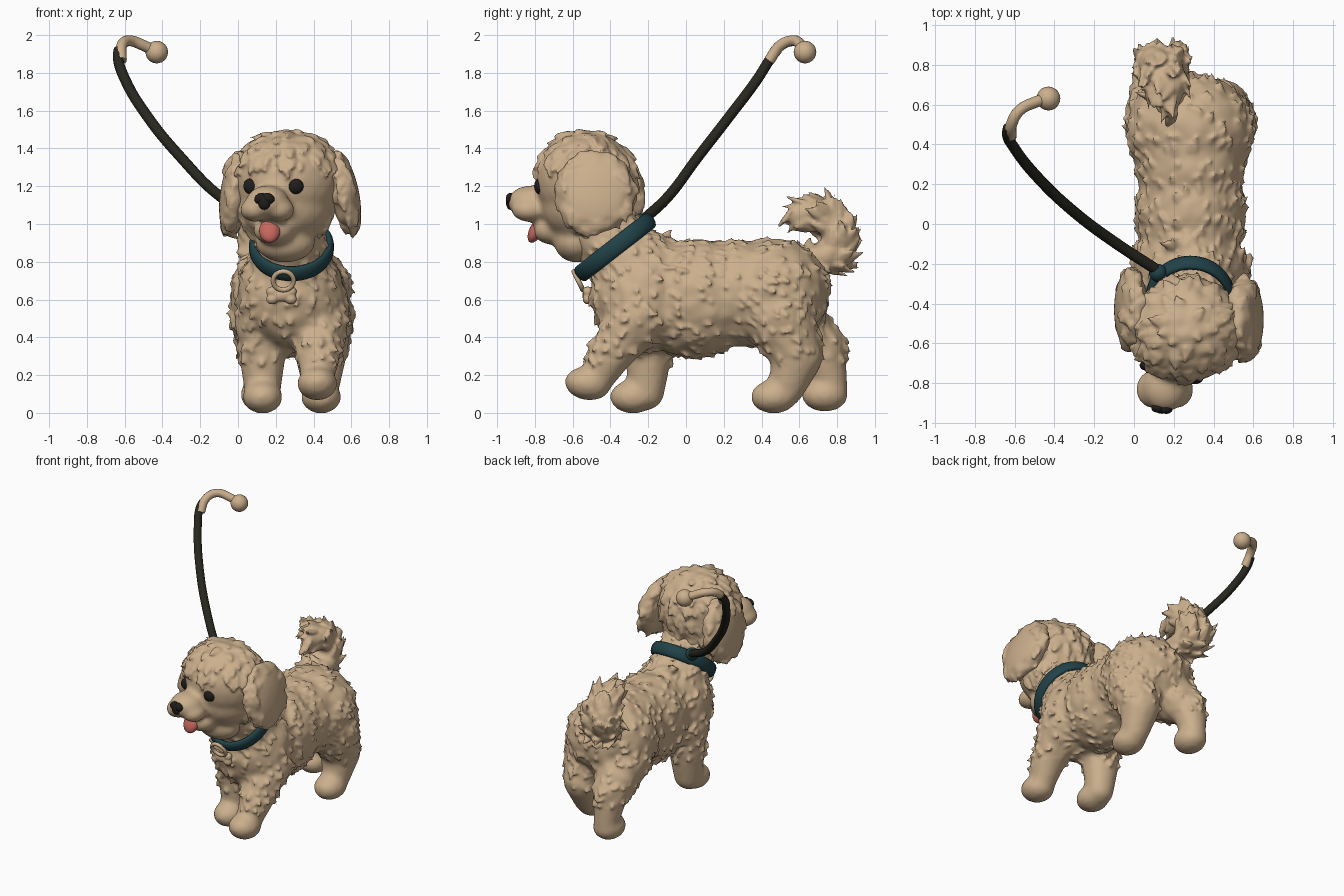
import bpy, bmesh, math, random
from mathutils import Vector, Matrix, Euler, noise
from mathutils.bvhtree import BVHTree

random.seed(4)
cube = bpy.data.objects.get("Cube")
if cube:
    bpy.data.objects.remove(cube)


def material(name, rgb):
    mat = bpy.data.materials.new(name)
    mat.use_nodes = True
    mat.diffuse_color = (*rgb, 1)
    mat.node_tree.nodes["Principled BSDF"].inputs["Base Color"].default_value = (*rgb, 1)
    return mat


FUR = material("tan fur", (0.6, 0.43, 0.265))
TEAL = material("dark teal", (0.015, 0.055, 0.065))
LEASH = material("leash black", (0.021, 0.02, 0.013))
BLACK = material("nose black", (0.014, 0.013, 0.012))
PINK = material("tongue pink", (0.56, 0.135, 0.11))


def ellipsoid(bm, center, radii, rot=(0, 0, 0), detail=3):
    m = Matrix.LocRotScale(Vector(center), Euler(rot), Vector(radii))
    bmesh.ops.create_icosphere(bm, subdivisions=detail, radius=1, matrix=m)


def chain(bm, points, steps=5, flare=0):
    """Row of spheres blended between (x, y, z, radius) points; flare spreads the thick ones sideways."""
    for a, b in zip(points, points[1:]):
        for i in range(steps + 1):
            x, y, z, r = Vector(a).lerp(Vector(b), i / steps)
            ellipsoid(bm, (x + flare * max(r - 0.05, 0), y, z), (r, r, r), detail=2)


def finish(name, bm, mat):
    mesh = bpy.data.meshes.new(name)
    bm.to_mesh(mesh)
    bm.free()
    mesh.materials.append(mat)
    for p in mesh.polygons:
        p.use_smooth = True
    obj = bpy.data.objects.new(name, mesh)
    bpy.context.collection.objects.link(obj)
    return obj


def melt(obj, voxel, smooth):
    """Melt overlapping pieces into one soft surface."""
    remesh = obj.modifiers.new("melt", "REMESH")
    remesh.mode = "VOXEL"
    remesh.voxel_size = voxel
    soft = obj.modifiers.new("soften", "SMOOTH")
    soft.iterations = smooth
    bpy.context.view_layer.update()
    graph = bpy.context.evaluated_depsgraph_get()
    baked = bpy.data.meshes.new_from_object(obj.evaluated_get(graph))
    obj.modifiers.clear()
    obj.data = baked
    baked.materials.clear()
    baked.materials.append(FUR)
    for p in baked.polygons:
        p.material_index = 0
        p.use_smooth = True


def fuse(name, bm, voxel=0.02, smooth=6):
    obj = finish(name, bm, FUR)
    melt(obj, voxel, smooth)
    return obj


def add_fur(obj, count, length, lift, flow, keep, bump=0.012):
    """Ruffle the surface, scatter locks that follow the flow and melt them in."""
    faces = [(p.center.copy(), p.normal.copy()) for p in obj.data.polygons if keep(p.center)]
    bm = bmesh.new()
    bm.from_mesh(obj.data)
    bm.normal_update()
    for v in bm.verts:
        if keep(v.co):
            v.co += v.normal * noise.noise(v.co * 14) * bump
    sides = 6
    for p, n in random.sample(faces, min(count, len(faces))):
        f = flow(p)
        f = (f - n * f.dot(n)).normalized()
        f = (f + n.cross(f) * random.uniform(-0.4, 0.4)).normalized()
        side = n.cross(f)
        ln = length * random.uniform(0.7, 1.3)
        w = ln * 0.45
        rings = []
        for along, size, up in ((-0.6, 0.6, -0.35), (0.15, 0.9, -0.05)):
            c = p + f * ln * along + n * ln * up
            rings.append([bm.verts.new(c + side * math.cos(t) * w * size + n * math.sin(t) * w * size * 0.55)
                          for t in (2 * math.pi * i / sides for i in range(sides))])
        tip = bm.verts.new(p + f * ln + n * ln * lift)
        bm.faces.new(rings[0])
        for i in range(sides):
            j = (i + 1) % sides
            bm.faces.new((rings[0][j], rings[0][i], rings[1][i], rings[1][j]))
            bm.faces.new((rings[1][j], rings[1][i], tip))
    bmesh.ops.recalc_face_normals(bm, faces=bm.faces)
    bm.to_mesh(obj.data)
    bm.free()
    melt(obj, 0.0105, 1)


def tube(name, points, radius, mat):
    curve = bpy.data.curves.new(name, "CURVE")
    curve.dimensions = "3D"
    curve.bevel_depth = radius
    curve.bevel_resolution = 4
    curve.use_fill_caps = True
    spline = curve.splines.new("BEZIER")
    spline.bezier_points.add(len(points) - 1)
    for bp, co in zip(spline.bezier_points, points):
        bp.co = co
        bp.handle_left_type = bp.handle_right_type = "AUTO"
    curve.materials.append(mat)
    obj = bpy.data.objects.new(name, curve)
    bpy.context.collection.objects.link(obj)


def ring(name, center, major, minor, scale, tilt, mat):
    bpy.ops.mesh.primitive_torus_add(major_radius=major, minor_radius=minor, major_segments=48,
                                     minor_segments=12, location=center, rotation=tilt)
    obj = bpy.context.object
    obj.name = name
    obj.scale = scale
    obj.data.materials.append(mat)
    for p in obj.data.polygons:
        p.use_smooth = True


# Torso, neck and four legs
bm = bmesh.new()
ellipsoid(bm, (0.28, -0.22, 0.62), (0.285, 0.29, 0.3))
ellipsoid(bm, (0.285, 0.05, 0.605), (0.28, 0.36, 0.315))
ellipsoid(bm, (0.285, 0.3, 0.635), (0.275, 0.3, 0.285))
ellipsoid(bm, (0.28, 0.47, 0.635), (0.32, 0.29, 0.29))
chain(bm, [(0.28, -0.22, 0.72, 0.24), (0.28, -0.37, 0.87, 0.2), (0.27, -0.48, 1.02, 0.19)])
LEGS = [
    [(0.43, -0.24, 0.52, 0.165), (0.43, -0.39, 0.33, 0.125), (0.42, -0.47, 0.18, 0.09)],
    [(0.13, -0.2, 0.5, 0.155), (0.13, -0.2, 0.28, 0.125), (0.13, -0.21, 0.11, 0.1)],
    [(0.43, 0.5, 0.5, 0.19), (0.44, 0.59, 0.3, 0.14), (0.44, 0.53, 0.13, 0.1)],
    [(0.13, 0.53, 0.52, 0.185), (0.12, 0.72, 0.35, 0.13), (0.12, 0.77, 0.15, 0.09)],
]
PAWS = [((0.42, -0.52, 0.155), -0.15), ((0.13, -0.28, 0.085), 0), ((0.44, 0.465, 0.085), 0), ((0.12, 0.735, 0.095), 0)]
for leg, (paw, pitch) in zip(LEGS, PAWS):
    chain(bm, leg)
    ellipsoid(bm, paw, (0.108, 0.125, 0.09), (pitch, 0, 0))
ellipsoid(bm, (0.19, -0.1, 0.935), (0.05, 0.03, 0.03))
body = fuse("body_and_legs", bm)
add_fur(body, 700, 0.05, 0.5, lambda p: Vector((0, 0.7, -0.6)),
        lambda p: p.z > 0.28 and p.y > -0.54, 0.01)

# Head: cranium, cheeks, muzzle, chin and throat, turned a little to its right
bm = bmesh.new()
ellipsoid(bm, (0.26, -0.53, 1.23), (0.285, 0.265, 0.27))
ellipsoid(bm, (0.25, -0.53, 1.1), (0.26, 0.24, 0.21))
ellipsoid(bm, (0.155, -0.82, 1.115), (0.115, 0.125, 0.09))
for x in (0.09, 0.22):
    ellipsoid(bm, (x, -0.83, 1.075), (0.08, 0.095, 0.065))
ellipsoid(bm, (0.19, -0.71, 0.965), (0.11, 0.1, 0.075))
ellipsoid(bm, (0.25, -0.58, 0.905), (0.16, 0.12, 0.11))
head = fuse("head", bm, 0.017, 5)
surface = BVHTree.FromPolygons([v.co for v in head.data.vertices], [p.vertices[:] for p in head.data.polygons])
crown = Vector((0.26, -0.5, 1.6))
add_fur(head, 230, 0.08, 0.25, lambda p: p - crown,
        lambda p: p.z > 1.3 or (p.y > -0.6 and p.z > 0.95), 0.016)


def on_face(x, z, depth):
    """Point sunk a little below the face at this height."""
    return surface.ray_cast(Vector((x, -2, z)), Vector((0, 1, 0)))[0] + Vector((0, depth, 0))


# Eyes, heart-shaped nose and tongue
for name, x in (("right_eye", 0.07), ("left_eye", 0.305)):
    bm = bmesh.new()
    ellipsoid(bm, on_face(x, 1.2, 0.009), (0.042, 0.028, 0.042))
    finish(name, bm, BLACK)
bm = bmesh.new()
for dx in (-0.021, 0.021):
    ellipsoid(bm, on_face(0.14 + dx, 1.135, 0.008), (0.034, 0.024, 0.028), (0, dx * 25, 0))
ellipsoid(bm, on_face(0.14, 1.115, 0.008), (0.034, 0.022, 0.04))
finish("nose", bm, BLACK)
bm = bmesh.new()
ellipsoid(bm, (0.168, -0.795, 0.965), (0.056, 0.035, 0.07), (-0.45, 0, 0))
finish("tongue", bm, PINK)

# Hanging ears
for name, center, lean in (("left_ear", (0.56, -0.48, 1.17), -0.22), ("right_ear", (-0.015, -0.43, 1.165), 0.15)):
    bm = bmesh.new()
    ellipsoid(bm, center, (0.08, 0.215, 0.23), (0, lean, 0))
    ear = fuse(name, bm, 0.017, 3)
    mid = Vector(center)
    add_fur(ear, 45, 0.07, 0.15, lambda p: Vector((0, 0.2, -1)),
            lambda p: (p - mid).yz.length > 0.15, 0.014)

# Curled bushy tail, broad in the middle and narrow at the tip
bm = bmesh.new()
for flare in (-0.9, 0.9):
    chain(bm, [(0.18, 0.66, 0.81, 0.08), (0.15, 0.79, 0.84, 0.09), (0.14, 0.81, 0.96, 0.09),
               (0.15, 0.73, 1.045, 0.085), (0.17, 0.62, 1.06, 0.06), (0.19, 0.54, 1.03, 0.03)], flare=flare)
tail = fuse("tail", bm, 0.017, 4)
hub = Vector((0.15, 0.66, 0.94))
add_fur(tail, 110, 0.09, 0.45, lambda p: Vector(((hub.x - p.x) * 0.8, hub.z - p.z, p.y - hub.y)),
        lambda p: p.y > 0.52)

# Collar band with ring and bone-shaped tag
SLOPE = 0.66
ring("collar", (0.283, -0.375, 0.877), 0.218, 0.025, (0.93, 1.05, 1.85), (SLOPE, 0, 0), TEAL)
ring("tag_ring", (0.24, -0.57, 0.7), 0.054, 0.013, (1, 1, 1), (math.pi / 2 + 0.45, 0, 0), FUR)
bm = bmesh.new()
ellipsoid(bm, (0.23, -0.52, 0.622), (0.06, 0.03, 0.035))
for dx in (-0.05, 0.05):
    for dz in (-0.02, 0.02):
        ellipsoid(bm, (0.23 + dx, -0.52, 0.622 + dz), (0.032, 0.028, 0.028))
fuse("bone_tag", bm, 0.008, 2)

# Leash, its loop end lapping over the inner side, and the round tip
tube("leash", [(0.13, -0.24, 1.01), (-0.1, -0.09, 1.15), (-0.3, 0.06, 1.35), (-0.48, 0.23, 1.57),
               (-0.6, 0.38, 1.77), (-0.635, 0.45, 1.88), (-0.63, 0.485, 1.925)], 0.028, LEASH)
tube("leash_handle", [(-0.618, 0.44, 1.865), (-0.615, 0.5, 1.945), (-0.575, 0.57, 1.97),
                      (-0.5, 0.61, 1.945), (-0.43, 0.63, 1.91)], 0.029, FUR)
bm = bmesh.new()
ellipsoid(bm, (-0.43, 0.63, 1.91), (0.06,) * 3)
finish("handle_tip", bm, FUR)
bm = bmesh.new()
ellipsoid(bm, (0.12, -0.245, 1.01), (0.045,) * 3)
finish("leash_clip", bm, TEAL)
